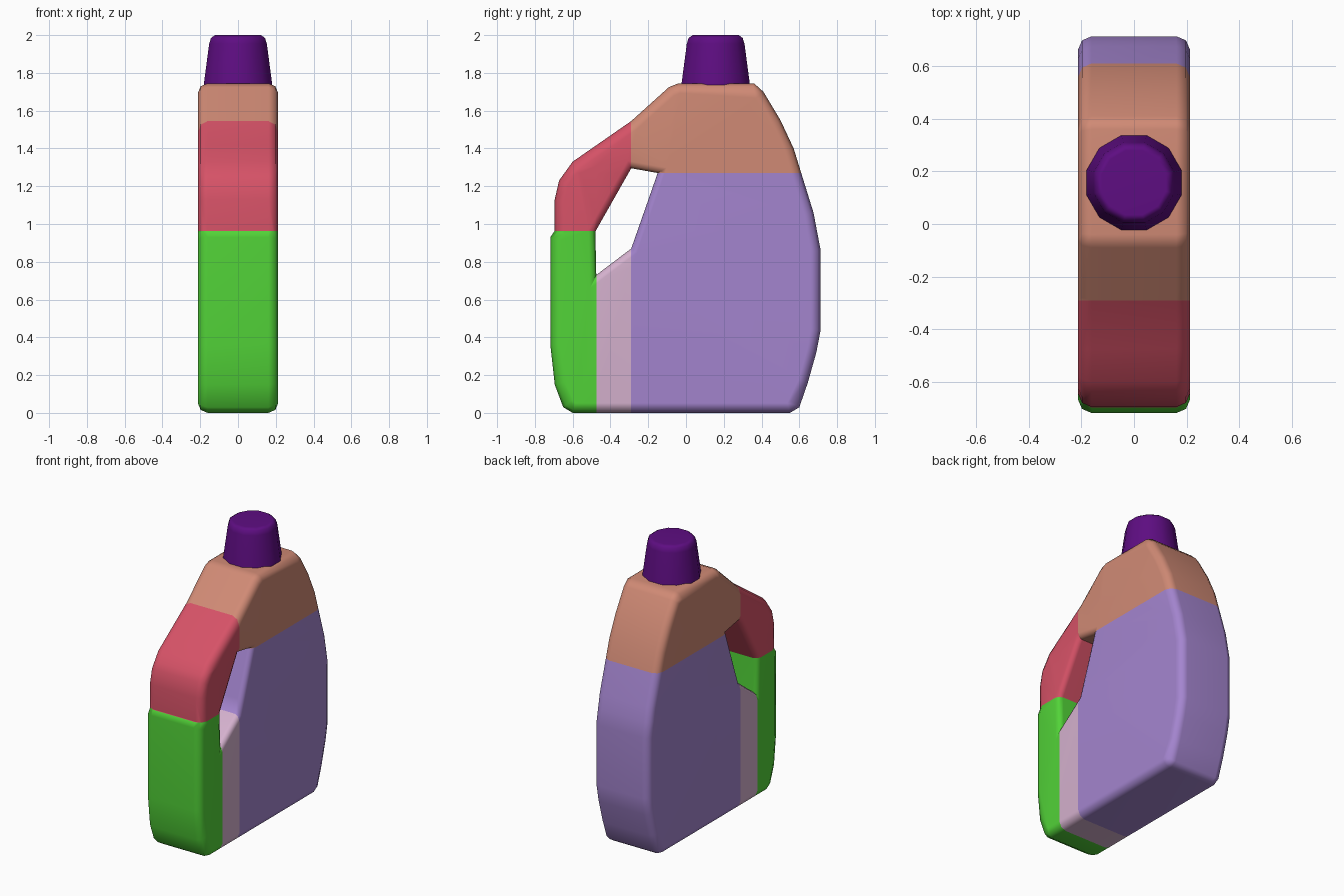
import bpy, bmesh, math
from mathutils import Vector

if "Cube" in bpy.data.objects:
    bpy.data.objects.remove(bpy.data.objects["Cube"], do_unlink=True)


def material(name, rgb):
    lin = [(c / 255 / 12.92) if c < 11 else ((c / 255 + 0.055) / 1.055) ** 2.4 for c in rgb]
    m = bpy.data.materials.new(name)
    m.use_nodes = True
    m.diffuse_color = (*lin, 1)
    m.node_tree.nodes["Principled BSDF"].inputs["Base Color"].default_value = (*lin, 1)
    return m


LAVENDER, TAN, RED, GREEN, PINK = range(5)
body_mats = [material("lavender", (164, 133, 207)), material("tan", (208, 138, 117)),
             material("red", (214, 82, 103)), material("green", (82, 211, 56)),
             material("pink", (213, 177, 206))]
cap_mat = material("purple", (94, 13, 130))


def finish(bm, name, mats, angle):
    bmesh.ops.recalc_face_normals(bm, faces=bm.faces)
    me = bpy.data.meshes.new(name)
    bm.to_mesh(me)
    bm.free()
    for m in mats:
        me.materials.append(m)
    ob = bpy.data.objects.new(name, me)
    bpy.context.collection.objects.link(ob)
    bpy.ops.object.select_all(action='DESELECT')
    ob.select_set(True)
    bpy.context.view_layer.objects.active = ob
    bpy.ops.object.shade_smooth_by_angle(angle=math.radians(angle))
    return ob


def offset(points, d):
    """Shift every edge of a counter-clockwise outline inward by d, with mitred corners."""
    out = []
    for i, p in enumerate(points):
        p = Vector(p)
        a = (p - Vector(points[i - 1])).normalized()
        b = (Vector(points[(i + 1) % len(points)]) - p).normalized()
        na, nb = Vector((-a.y, a.x)), Vector((-b.y, b.x))
        out.append(p + (na + nb) * d / (1 + na.dot(nb)))
    return out


# Side outlines of the jug and of the handle opening, as (y, z), counter-clockwise
outer = [(-0.60, 0), (0.55, 0), (0.60, 0.03), (0.645, 0.16), (0.69, 0.32), (0.713, 0.44),
         (0.713, 0.86), (0.675, 1.06), (0.61, 1.27), (0.57, 1.40), (0.50, 1.55),
         (0.41, 1.70), (0.36, 1.745), (-0.04, 1.745), (-0.09, 1.725), (-0.29, 1.545),
         (-0.60, 1.33), (-0.672, 1.23), (-0.695, 1.13), (-0.695, 0.965), (-0.718, 0.93),
         (-0.718, 0.36), (-0.695, 0.15), (-0.65, 0.03)]
hole = [(-0.475, 0.73), (-0.29, 0.87), (-0.15, 1.27), (-0.29, 1.295), (-0.48, 0.96)]

HALF = 0.213
bm = bmesh.new()


def rounded_wall(points, size):
    """Wall across the width with rounded rims; returns the two rim edge loops."""
    section = [(HALF, 1.0), (HALF - 0.3 * size, 0.3), (HALF - size, 0.0)]
    section += [(-x, t) for x, t in reversed(section)]
    sign = 1 if points is outer else -1
    rings = [[bm.verts.new((x, p.x, p.y)) for p in offset(points, sign * t * size)]
             for x, t in section]
    n = len(points)
    for r, s in zip(rings, rings[1:]):
        for i in range(n):
            bm.faces.new((r[i], r[(i + 1) % n], s[(i + 1) % n], s[i]))
    return [[bm.edges.get((r[i], r[(i + 1) % n])) for i in range(n)]
            for r in (rings[0], rings[-1])]


outer_rims = rounded_wall(outer, 0.052)
hole_rims = rounded_wall(hole, 0.036)
# Flat sides around the opening
for a, b in zip(outer_rims, hole_rims):
    bmesh.ops.triangle_fill(bm, edges=a + b, use_beauty=True, use_dissolve=False)

# Cut along the colour borders, then colour by region
for co, no in (((0, 0, 1.27), (0, 0, 1)), ((0, 0, 0.962), (0, 0, 1)),
               ((0, -0.29, 0), (0, 1, 0)), ((0, -0.475, 0), (0, 1, 0))):
    bmesh.ops.bisect_plane(bm, geom=bm.verts[:] + bm.edges[:] + bm.faces[:],
                           dist=1e-5, plane_co=co, plane_no=no)
for f in bm.faces:
    c = f.calc_center_median()
    if c.y > -0.29:
        f.material_index = TAN if c.z > 1.27 else LAVENDER
    elif c.z > 0.962:
        f.material_index = RED
    else:
        f.material_index = PINK if c.y > -0.475 else GREEN
body = finish(bm, "jug_body", body_mats, 45)
normals = body.modifiers.new("flat_sides", 'WEIGHTED_NORMAL')
normals.keep_sharp = True

# Tapered twelve-sided cap with a rounded top rim
bm = bmesh.new()
rings = []
for r, z in ((0.186, 1.735), (0.186, 1.75), (0.158, 1.955), (0.148, 1.985), (0.126, 2.0)):
    rings.append([bm.verts.new((r * math.cos(math.radians(15 + 30 * i)),
                                0.157 + r * math.sin(math.radians(15 + 30 * i)), z))
                  for i in range(12)])
for r, s in zip(rings, rings[1:]):
    for i in range(12):
        bm.faces.new((r[i], r[(i + 1) % 12], s[(i + 1) % 12], s[i]))
bm.faces.new(rings[0])
bm.faces.new(rings[-1])
cap = finish(bm, "cap", [cap_mat], 40)
cap.modifiers.new("flat_top", 'WEIGHTED_NORMAL').keep_sharp = True
